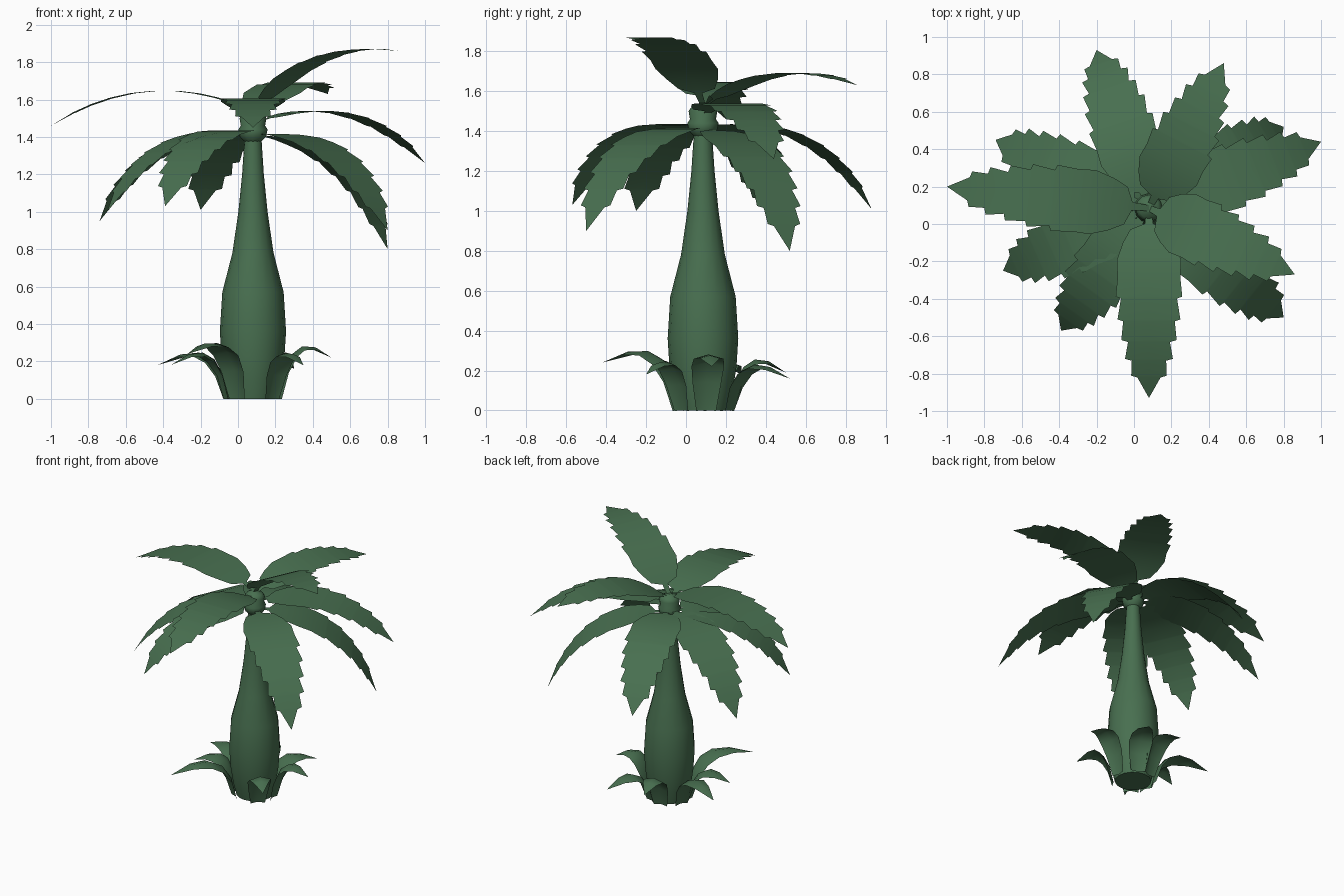
import bpy, bmesh, math
from mathutils import Vector

if "Cube" in bpy.data.objects:
    bpy.data.objects.remove(bpy.data.objects["Cube"])

CX, CY = 0.08, 0.085          # trunk axis
green = bpy.data.materials.new("leaf_green")
green.diffuse_color = (0.065, 0.16, 0.08, 1)
green.use_nodes = True
green.node_tree.nodes["Principled BSDF"].inputs["Base Color"].default_value = green.diffuse_color


def finish(name, bm):
    mesh = bpy.data.meshes.new(name)
    bm.to_mesh(mesh)
    bm.free()
    mesh.materials.append(green)
    ob = bpy.data.objects.new(name, mesh)
    bpy.context.collection.objects.link(ob)
    return ob


def lathe(name, profile, sides):
    """Capped solid of revolution round the trunk axis from (radius, z) pairs."""
    bm = bmesh.new()
    rings = []
    for r, z in profile:
        rings.append([bm.verts.new((CX + r * math.cos(2 * math.pi * i / sides),
                                    CY + r * math.sin(2 * math.pi * i / sides), z))
                      for i in range(sides)])
    for a, b in zip(rings, rings[1:]):
        for i in range(sides):
            j = (i + 1) % sides
            bm.faces.new((a[i], a[j], b[j], b[i])).smooth = True
    bm.faces.new(rings[0][::-1])
    bm.faces.new(rings[-1])
    return finish(name, bm)


def blade(name, root, ctrl, tip, outline, cup=0.0):
    """Leaf strip along a quadratic curve; outline holds (t, half width) pairs."""
    flat = (tip - root).copy()
    flat.z = 0
    side = Vector((0, 0, 1)).cross(flat).normalized()
    bm = bmesh.new()
    rows = []
    for t, w in outline:
        p = root * (1 - t) ** 2 + ctrl * 2 * t * (1 - t) + tip * t * t
        tangent = (ctrl - root) * (1 - t) + (tip - ctrl) * t
        lift = tangent.cross(side).normalized() * cup * w
        rows.append([bm.verts.new(q) for q in
                     (p - side * w + lift, p, p + side * w + lift)])
    for a, b in zip(rows, rows[1:]):
        for i in (0, 1):
            bm.faces.new((a[i], a[i + 1], b[i + 1], b[i])).smooth = True
    bmesh.ops.remove_doubles(bm, verts=bm.verts, dist=0.0005)
    return finish(name, bm)


# Swollen trunk
lathe("trunk", [(0.125, 0), (0.15, 0.1), (0.168, 0.22), (0.177, 0.36), (0.164, 0.57),
                (0.11, 0.78), (0.078, 1.0), (0.058, 1.2), (0.045, 1.4)], 16)

# Crown bulb where the fronds attach
lathe("crown_bulb", [(0.045, 1.375), (0.07, 1.4), (0.078, 1.44), (0.065, 1.46),
                     (0.072, 1.5), (0.055, 1.525), (0.02, 1.54)], 12)

# Fronds: narrow stalk, broad smooth blade, stepped teeth towards the tip
frond_outline = [(0, 0.015), (0.08, 0.022), (0.11, 0.1), (0.18, 0.14), (0.27, 0.172),
                 (0.36, 0.168), (0.46, 0.178), (0.47, 0.15), (0.58, 0.168), (0.59, 0.138),
                 (0.69, 0.148), (0.70, 0.112), (0.79, 0.128), (0.80, 0.092),
                 (0.88, 0.095), (0.89, 0.062), (1, 0)]

# Tip x, y, z, height of the stalk and height of the arch control
fronds = [
    (-1.00, 0.20, 1.46, 1.54, 0.29), (0.08, -0.93, 1.45, 1.50, 0.26),
    (0.48, 0.86, 1.63, 1.52, 0.22), (0.86, -0.27, 1.86, 1.53, 0.25),
    (1.00, 0.44, 1.26, 1.47, 0.32), (-0.20, 0.93, 1.01, 1.42, 0.33),
    (0.80, 0.52, 0.80, 1.41, 0.36), (0.80, -0.50, 0.90, 1.41, 0.36),
    (-0.39, -0.57, 1.03, 1.42, 0.32), (-0.70, -0.25, 1.00, 1.42, 0.32),
    (-0.74, 0.45, 0.95, 1.43, 0.32),
]
for n, (x, y, z, z0, arch) in enumerate(fronds):
    root, tip = Vector((CX, CY, z0)), Vector((x, y, z))
    chord = tip - root
    side = Vector((0, 0, 1)).cross(chord).normalized()
    up = chord.cross(side).normalized()
    ctrl = (root + tip) / 2 + up * arch
    blade(f"frond_{n + 1}", root, ctrl, tip, frond_outline)

# Short arching leaves round the foot
foot_outline = [(0, 0.05), (0.2, 0.072), (0.4, 0.082), (0.6, 0.075), (0.8, 0.05), (1, 0)]
foot_tips = [
    (-0.27, -0.42, 0.24), (0.35, -0.20, 0.18), (0.50, 0.13, 0.22), (0.30, 0.52, 0.16),
    (0.00, 0.50, 0.19), (-0.43, 0.28, 0.18), (-0.36, -0.02, 0.18),
]
for n, t in enumerate(foot_tips):
    tip = Vector(t)
    out = Vector((tip.x - CX, tip.y - CY, 0)).normalized()
    axis = Vector((CX, CY, 0))
    root = axis + out * 0.135
    ctrl = axis + out * 0.19 + Vector((0, 0, tip.z + 0.2))
    blade(f"foot_leaf_{n + 1}", root, ctrl, tip, foot_outline, -0.3)
